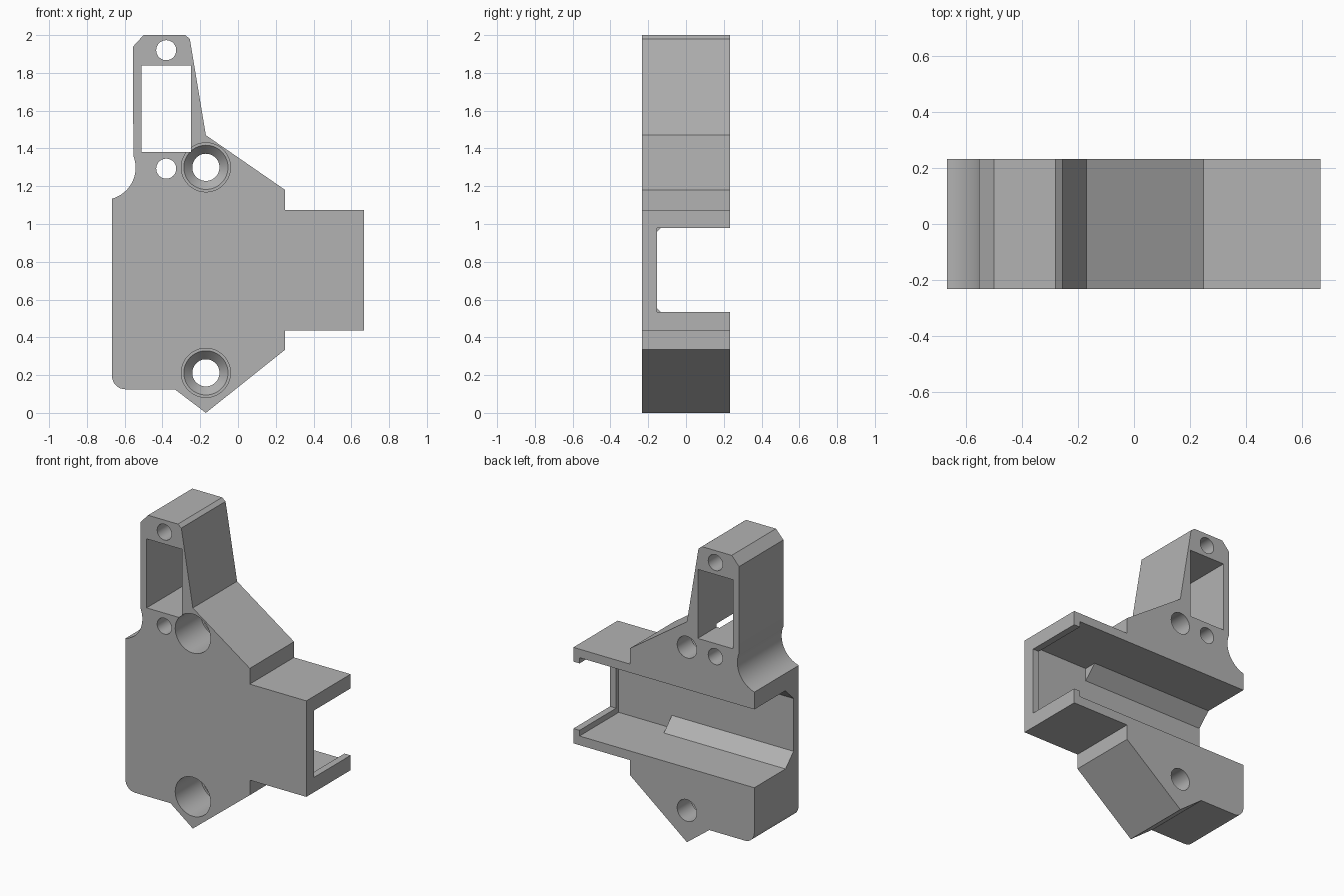
import bpy, bmesh, math
from mathutils import Matrix

if "Cube" in bpy.data.objects:
    bpy.data.objects.remove(bpy.data.objects["Cube"])

D = 0.233          # half depth of the body
END = 0.667        # half width of the body

grey = bpy.data.materials.new("plain_grey")
grey.use_nodes = True
colour = (0.45, 0.45, 0.45, 1)
grey.diffuse_color = colour
grey.node_tree.nodes["Principled BSDF"].inputs["Base Color"].default_value = colour


def make(name, bm):
    bmesh.ops.recalc_face_normals(bm, faces=bm.faces)
    mesh = bpy.data.meshes.new(name)
    bm.to_mesh(mesh)
    bm.free()
    mesh.materials.append(grey)
    ob = bpy.data.objects.new(name, mesh)
    bpy.context.collection.objects.link(ob)
    return ob


def prism(name, points, step):
    """Extrude a closed outline of 3D points along step."""
    bm = bmesh.new()
    face = bm.faces.new([bm.verts.new(p) for p in points])
    out = bmesh.ops.extrude_face_region(bm, geom=[face])
    bmesh.ops.translate(bm, vec=step, verts=[v for v in out["geom"] if isinstance(v, bmesh.types.BMVert)])
    return make(name, bm)


def arc(cx, cz, r, a, b, n):
    return [(cx + r * math.cos(math.radians(a + (b - a) * i / n)),
             cz + r * math.sin(math.radians(a + (b - a) * i / n))) for i in range(n + 1)]


def lathe(name, x, z, rings, n=48):
    """Round cutter along y, from (radius, y) rings."""
    bm = bmesh.new()
    loops = [[bm.verts.new((px, y, pz)) for px, pz in arc(x, z, r, 0, 360, n)[:-1]] for r, y in rings]
    for lo, hi in zip(loops, loops[1:]):
        for i in range(n):
            j = (i + 1) % n
            bm.faces.new((lo[i], lo[j], hi[j], hi[i]))
    bm.faces.new(loops[0])
    bm.faces.new(loops[-1])
    return make(name, bm)


def box(name, x, y, z):
    bm = bmesh.new()
    size = [b - a for a, b in (x, y, z)]
    mid = [(a + b) / 2 for a, b in (x, y, z)]
    bmesh.ops.create_cube(bm, size=1, matrix=Matrix.Translation(mid) @ Matrix.Diagonal((*size, 1)))
    return make(name, bm)


# Body plate with tower, side arm and pointed foot
outline = [(-0.17, 0), (0.25, 0.335), (0.25, 0.435), (END, 0.435), (END, 1.075),
           (0.25, 1.075), (0.25, 1.18), (-0.17, 1.47), (-0.255, 1.98), (-0.28, 2),
           (-0.5, 2), (-0.555, 1.94)]
outline += arc(-0.712, 1.298, 0.17, 22, -75, 16)
outline += [(-END, 1.13)]
outline += arc(-0.597, 0.195, 0.07, 180, 270, 8)
outline += [(-0.335, 0.125)]
body = prism("bracket_body", [(x, -D, z) for x, z in outline], (0, 2 * D, 0))

cutters = [box("window_cutter", (-0.51, -0.25), (-1, 1), (1.38, 1.84))]

# Plain holes above and below the window
for z in (1.92, 1.293):
    cutters.append(lathe("small_hole_cutter", -0.38, z, [(0.053, -1), (0.053, 1)]))

# Counterbored screw holes with a conical seat
for z in (1.3, 0.212):
    cutters.append(lathe("screw_hole_cutter", -0.17, z, [
        (0.13, -0.5), (0.13, 0.035), (0.117, 0.035), (0.072, 0.085), (0.072, 0.5)]))

# Back channel with sloped inner corners, which straighten out in the arm
MID, HALF, WALL, SLOPE = 0.757, 0.261, -0.18, 0.085


def channel(name, x0, x1, half, wall, slope):
    pts = []
    for s in (-1, 1):
        side = [(x0, 0.5, MID + s * half)]
        if slope:
            side += [(x0, wall + slope, MID + s * half), (x0, wall, MID + s * (half - slope))]
        else:
            side += [(x0, wall, MID + s * half)]
        pts += side if s < 0 else side[::-1]
    return prism(name, pts, (x1 - x0, 0, 0))


cutters += [channel("sloped_channel_cutter", -1, 0.3, HALF, WALL, SLOPE),
            channel("arm_channel_cutter", 0.23, END - 0.045, HALF, WALL, 0),
            channel("arm_mouth_cutter", 0.5, 1, 0.223, -0.153, 0)]

for cutter in cutters:
    cutter.hide_render = True
    mod = body.modifiers.new("cut", "BOOLEAN")
    mod.operation = "DIFFERENCE"
    mod.solver = "EXACT"
    mod.object = cutter

# Bake the cuts and drop the cutters
bpy.ops.object.select_all(action="DESELECT")
bpy.context.view_layer.objects.active = body
body.select_set(True)
for mod in list(body.modifiers):
    bpy.ops.object.modifier_apply(modifier=mod.name)
for cutter in cutters:
    bpy.data.objects.remove(cutter)
bpy.ops.object.shade_smooth_by_angle(angle=math.radians(25))
